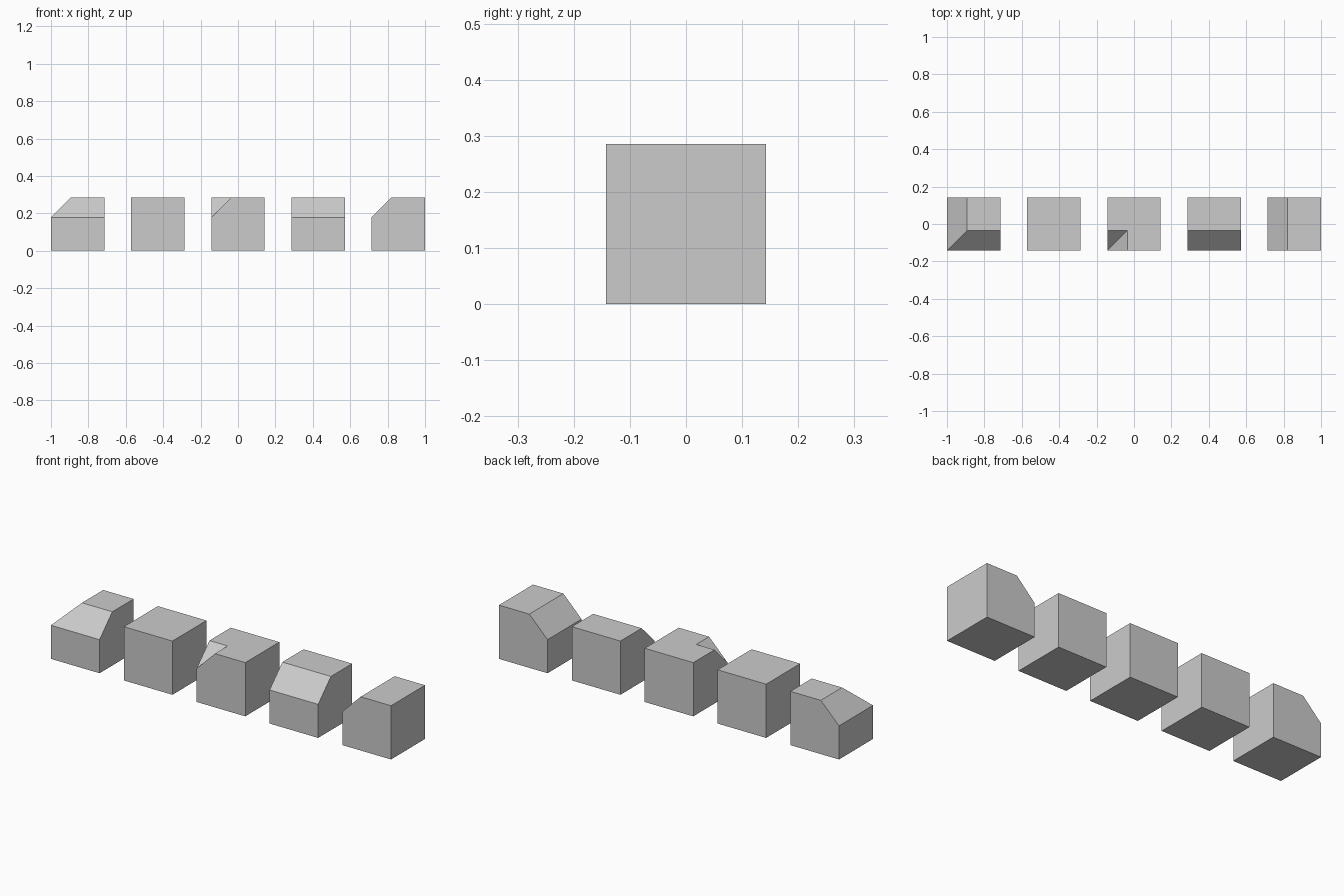
import bpy, bmesh

if "Cube" in bpy.data.objects:
    bpy.data.objects.remove(bpy.data.objects["Cube"])

S = 2 / 7          # block side
H = S / 2
C = S * 0.375      # chamfer size
PITCH = 3 / 7


def finish(bm, name, slot):
    bmesh.ops.recalc_face_normals(bm, faces=bm.faces[:])
    mesh = bpy.data.meshes.new(name)
    bm.to_mesh(mesh)
    bm.free()
    ob = bpy.data.objects.new(name, mesh)
    ob.location = (slot * PITCH, 0, H)
    bpy.context.collection.objects.link(ob)


def chamfered_block(name, slot, sides=()):
    """Cube whose top edge is sliced at 45 degrees on each given side."""
    bm = bmesh.new()
    bmesh.ops.create_cube(bm, size=S)
    for nx, ny in sides:
        geom = bm.verts[:] + bm.edges[:] + bm.faces[:]
        cut = bmesh.ops.bisect_plane(
            bm, geom=geom, dist=1e-6, plane_co=(nx * H, ny * H, H - C),
            plane_no=(nx, ny, 1), clear_outer=True)
        edges = [e for e in cut["geom_cut"] if isinstance(e, bmesh.types.BMEdge)]
        bmesh.ops.contextual_create(bm, geom=edges)
    finish(bm, name, slot)


def inner_corner_block(name, slot):
    """Cube with a valley where the two slopes meet at the front left corner."""
    i = C - H
    bm = bmesh.new()
    base = [bm.verts.new((x, y, -H)) for x, y in ((-H, -H), (H, -H), (H, H), (-H, H))]
    low = bm.verts.new((-H, -H, H - C))
    fr, br, bl, left, inner, front = [
        bm.verts.new((x, y, H)) for x, y in
        ((H, -H), (H, H), (-H, H), (-H, i), (i, i), (i, -H))]
    for f in (base[::-1],
              (base[0], base[1], fr, front, low),
              (base[1], base[2], br, fr),
              (base[2], base[3], bl, br),
              (base[3], base[0], low, left, bl),
              (fr, br, bl, left, inner, front),
              (low, front, inner),
              (low, inner, left)):
        bm.faces.new(f)
    finish(bm, name, slot)


LEFT, FRONT = (-1, 0), (0, -1)

# Row of five blocks, left to right
chamfered_block("outer_corner_block", -2, (LEFT, FRONT))
chamfered_block("plain_block", -1)
inner_corner_block("inner_corner_block", 0)
chamfered_block("front_edge_block", 1, (FRONT,))
chamfered_block("left_edge_block", 2, (LEFT,))
